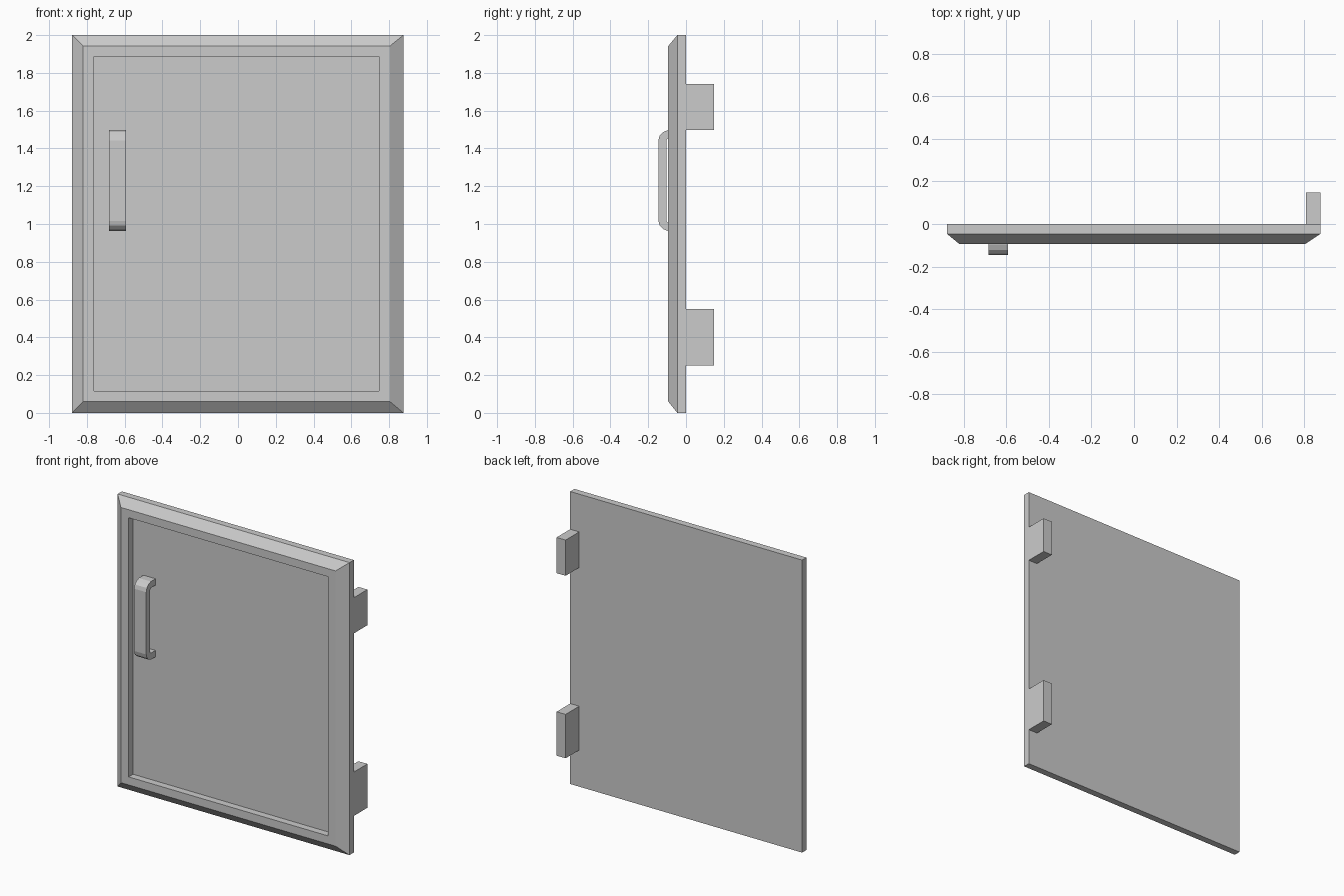
import bpy
import bmesh

if "Cube" in bpy.data.objects:
    bpy.data.objects.remove(bpy.data.objects["Cube"])


def finish(name, bm):
    bmesh.ops.recalc_face_normals(bm, faces=bm.faces[:])
    me = bpy.data.meshes.new(name)
    bm.to_mesh(me)
    bm.free()
    ob = bpy.data.objects.new(name, me)
    bpy.context.collection.objects.link(ob)
    return ob


def box(name, x0, x1, y0, y1, z0, z1):
    bm = bmesh.new()
    bmesh.ops.create_cube(bm, size=1)
    for v in bm.verts:
        v.co.x = x1 if v.co.x > 0 else x0
        v.co.y = y1 if v.co.y > 0 else y0
        v.co.z = z1 if v.co.z > 0 else z0
    return finish(name, bm)


# Door: stacked rectangles (x0, x1, z0, z1, y) from back, over the bevelled rim, into the recess
rings = [
    (-0.878, 0.876, 0.0, 2.0, 0.0),
    (-0.878, 0.876, 0.0, 2.0, -0.046),
    (-0.82, 0.804, 0.06, 1.942, -0.094),
    (-0.762, 0.746, 0.115, 1.887, -0.094),
    (-0.762, 0.746, 0.115, 1.887, -0.046),
]
bm = bmesh.new()
loops = []
for x0, x1, z0, z1, y in rings:
    corners = [(x0, z0), (x1, z0), (x1, z1), (x0, z1)]
    loops.append([bm.verts.new((x, y, z)) for x, z in corners])
for a, b in zip(loops, loops[1:]):
    for i in range(4):
        j = (i + 1) % 4
        bm.faces.new((a[i], a[j], b[j], b[i]))
bm.faces.new(loops[0])
bm.faces.new(loops[-1])
finish("door_panel", bm)

# Handle: half profile (y, z offset from middle), mirrored up/down and extruded sideways
mid = 1.23
outer = [(-0.046, 0.267), (-0.096, 0.267), (-0.121, 0.257), (-0.139, 0.239), (-0.146, 0.213)]
inner = [(-0.104, 0.208), (-0.102, 0.217), (-0.095, 0.223), (-0.046, 0.223)]
profile = (outer + [(y, -z) for y, z in reversed(outer)]
           + [(y, -z) for y, z in reversed(inner)] + inner)
bm = bmesh.new()
left, right = [[bm.verts.new((x, y, mid + z)) for y, z in profile] for x in (-0.683, -0.592)]
n = len(profile)
for i in range(n):
    j = (i + 1) % n
    bm.faces.new((left[i], left[j], right[j], right[i]))
# Side faces as quads linking the outer and inner outlines
half = len(outer)
for side in (left, right):
    out = side[:2 * half]
    inn = side[2 * half:][::-1]
    # pair outline points; the extra outer points fan onto the nearest inner ones
    pair = [0, 1, 1, 2, 3, 4, 5, 6, 6, 7]
    for k in range(2 * half - 1):
        quad = [out[k], out[k + 1], inn[pair[k + 1]]]
        if pair[k] != pair[k + 1]:
            quad.append(inn[pair[k]])
        bm.faces.new(quad)
finish("handle", bm)

# Hinge blocks on the back edge
for name, z0, z1 in (("lower_hinge", 0.25, 0.55), ("upper_hinge", 1.498, 1.742)):
    box(name, 0.808, 0.876, 0.0, 0.147, z0, z1)
